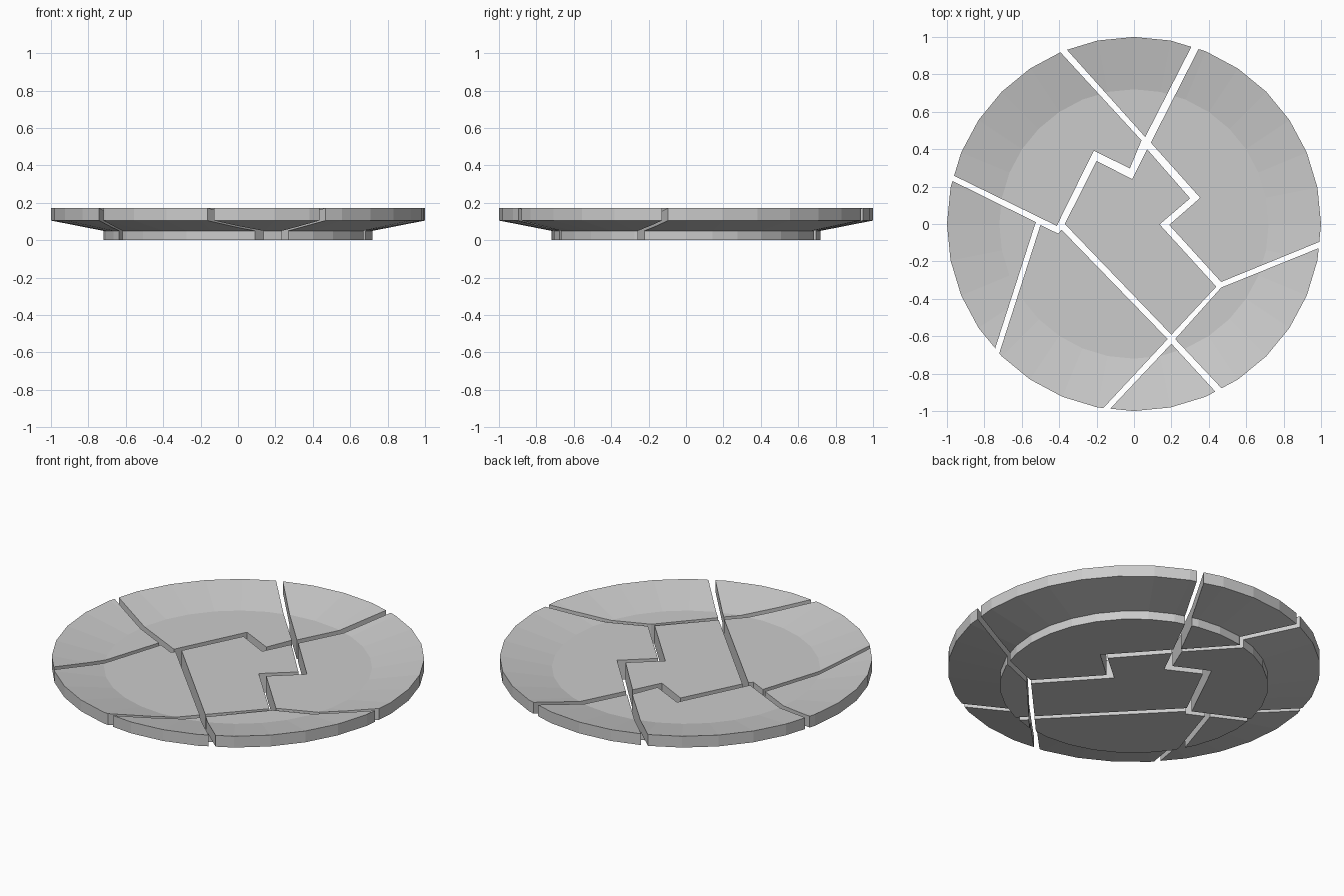
import bpy, bmesh
from math import sin, cos, pi, tau, atan2
from mathutils import Vector

if "Cube" in bpy.data.objects:
    bpy.data.objects.remove(bpy.data.objects["Cube"])

SIDES = 32
# Plate section: (radius, height) from foot to inner top
PROFILE = [(0.72, 0.0), (0.72, 0.05), (1.0, 0.105), (1.0, 0.172), (0.72, 0.115)]

# Broken edges of the shards, each running from rim to rim
SHARDS = {
    "shard_back_left": [(-.395, .92), (.04, .447), (-.022, .297), (-.215, .392),
                        (-.413, -.01), (-.96, .257)],
    "shard_back": [(-.36, .933), (.06, .465), (.308, .95)],
    "shard_right": [(.35, .945), (.09, .435), (.354, .14), (.188, -.005),
                    (.466, -.31), (.99, -.096)],
    "shard_front_right": [(.985, -.13), (.466, -.34), (.22, -.615), (.465, -.875)],
    "shard_front": [(.434, -.895), (.2, -.64), (-.125, -.985)],
    "shard_front_left": [(-.16, -.98), (.18, -.615), (-.388, -.03), (-.405, -.052),
                         (-.5, -.005), (-.72, -.69)],
    "shard_left": [(-.97, .23), (-.525, .01), (-.742, -.665)],
}
CENTRE = [(-.2, .337), (-.01, .24), (.07, .4), (.3, .137), (.137, -.002),
          (.44, -.335), (.2, -.592), (-.37, 0)]


def make_object(name, bm):
    bmesh.ops.recalc_face_normals(bm, faces=bm.faces)
    mesh = bpy.data.meshes.new(name)
    bm.to_mesh(mesh)
    bm.free()
    obj = bpy.data.objects.new(name, mesh)
    bpy.context.collection.objects.link(obj)
    return obj


def whole_plate():
    bm = bmesh.new()
    rings = [[bm.verts.new((r * cos(tau * i / SIDES), r * sin(tau * i / SIDES), z))
              for i in range(SIDES)] for r, z in PROFILE]
    for a, b in zip(rings, rings[1:]):
        for i in range(SIDES):
            j = (i + 1) % SIDES
            bm.faces.new((a[i], a[j], b[j], b[i]))
    bm.faces.new(rings[0])
    bm.faces.new(rings[-1])
    return make_object("whole_plate", bm)


def close_outside(path):
    """Carry both ends of a broken edge past the rim and join them by an arc."""
    pts = [Vector(p) for p in path]
    pts[0] += (pts[0] - pts[1]).normalized() * 0.3
    pts[-1] += (pts[-1] - pts[-2]).normalized() * 0.3
    a, b = (atan2(p.y, p.x) for p in (pts[-1], pts[0]))
    sweep = (b - a + pi) % tau - pi
    arc = [Vector((2 * cos(a + sweep * k / 6), 2 * sin(a + sweep * k / 6)))
           for k in range(7)]
    return pts + arc


def cut_shard(name, outline, plate):
    # Prism of the outline, kept where it meets the plate
    bm = bmesh.new()
    low = bm.faces.new([bm.verts.new((p[0], p[1], -0.3)) for p in outline])
    ext = bmesh.ops.extrude_face_region(bm, geom=[low], use_keep_orig=True)
    top = [v for v in ext["geom"] if isinstance(v, bmesh.types.BMVert)]
    bmesh.ops.translate(bm, verts=top, vec=(0, 0, 0.8))
    shard = make_object(name, bm)
    mod = shard.modifiers.new("fit", 'BOOLEAN')
    mod.operation = 'INTERSECT'
    mod.solver = 'EXACT'
    mod.object = plate
    graph = bpy.context.evaluated_depsgraph_get()
    mesh = bpy.data.meshes.new_from_object(shard.evaluated_get(graph))
    shard.modifiers.clear()
    shard.data = mesh


plate = whole_plate()
cut_shard("shard_centre", CENTRE, plate)
for name, path in SHARDS.items():
    cut_shard(name, close_outside(path), plate)
bpy.data.objects.remove(plate)
